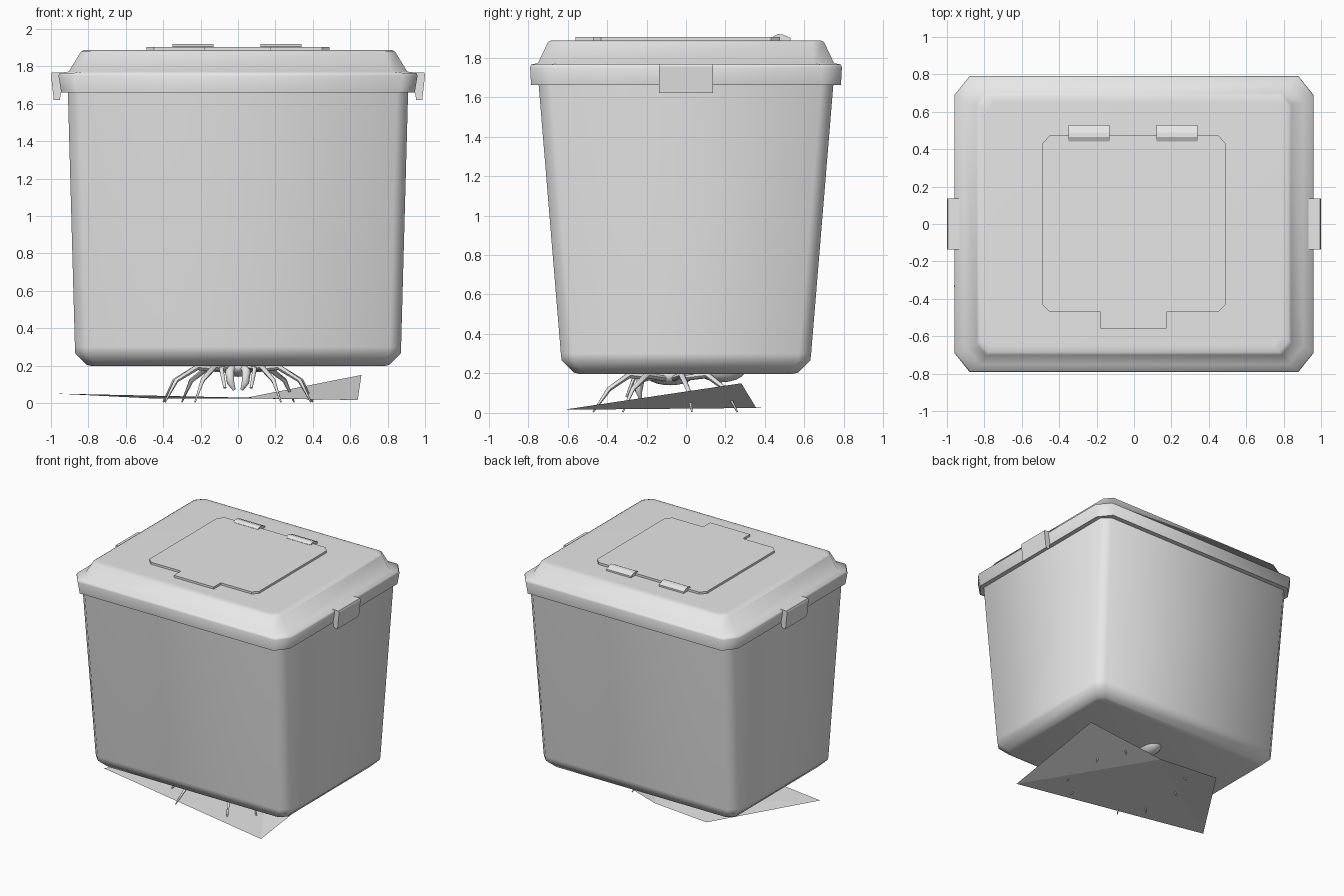
import bpy, bmesh, math
from mathutils import Vector

if "Cube" in bpy.data.objects:
    bpy.data.objects.remove(bpy.data.objects["Cube"])

grey = bpy.data.materials.new("light_grey")
grey.diffuse_color = (0.8, 0.8, 0.8, 1)
grey.use_nodes = True
grey.node_tree.nodes["Principled BSDF"].inputs["Base Color"].default_value = grey.diffuse_color


def finish(ob, angle=None):
    ob.data.materials.clear()
    ob.data.materials.append(grey)
    if angle:
        bpy.ops.object.select_all(action='DESELECT')
        ob.select_set(True)
        bpy.context.view_layer.objects.active = ob
        bpy.ops.object.shade_smooth_by_angle(angle=math.radians(angle))
    return ob


def mesh_object(name, bm, angle=None):
    bmesh.ops.recalc_face_normals(bm, faces=bm.faces)
    me = bpy.data.meshes.new(name)
    bm.to_mesh(me)
    bm.free()
    ob = bpy.data.objects.new(name, me)
    bpy.context.collection.objects.link(ob)
    return finish(ob, angle)


def chamfered(x, y, cx, cy):
    return [(x, cy - y), (x, y - cy), (x - cx, y), (cx - x, y),
            (-x, y - cy), (-x, cy - y), (cx - x, -y), (x - cx, -y)]


def loft(name, rings, angle):
    """Stack of corner-cut rectangles: half x, half y, cut x, cut y, z."""
    bm = bmesh.new()
    loops = [[bm.verts.new((px, py, z)) for px, py in chamfered(x, y, cx, cy)]
             for x, y, cx, cy, z in rings]
    for a, b in zip(loops, loops[1:]):
        for i in range(8):
            j = (i + 1) % 8
            bm.faces.new((a[i], a[j], b[j], b[i]))
    bm.faces.new(loops[0])
    bm.faces.new(loops[-1])
    return mesh_object(name, bm, angle)


def extrude(name, points, offset, angle=None):
    bm = bmesh.new()
    face = bm.faces.new([bm.verts.new(p) for p in points])
    ext = bmesh.ops.extrude_face_region(bm, geom=[face])
    verts = [v for v in ext["geom"] if isinstance(v, bmesh.types.BMVert)]
    bmesh.ops.translate(bm, verts=verts, vec=Vector(offset))
    return mesh_object(name, bm, angle)


# Tapered tub
loft("tub", [(0.78, 0.54, 0.04, 0.04, 0.197), (0.81, 0.57, 0.05, 0.05, 0.205),
             (0.87, 0.63, 0.06, 0.06, 0.265), (0.872, 0.634, 0.06, 0.06, 0.30),
             (0.91, 0.748, 0.06, 0.06, 1.68)], 60)

# Lid with hanging rim, narrow ledge and sloped shoulder
loft("lid", [(0.90, 0.74, 0.06, 0.06, 1.66), (0.945, 0.785, 0.08, 0.10, 1.66),
             (0.96, 0.79, 0.08, 0.10, 1.75), (0.955, 0.785, 0.08, 0.10, 1.765),
             (0.905, 0.75, 0.08, 0.10, 1.772), (0.84, 0.70, 0.05, 0.06, 1.878),
             (0.825, 0.685, 0.05, 0.06, 1.886), (0.79, 0.65, 0.04, 0.05, 1.887)], 75)

# Side clips
for s, side in ((1, "right"), (-1, "left")):
    prof = [(0.89, 1.768), (0.995, 1.768), (1.0, 1.755), (0.985, 1.62),
            (0.953, 1.62), (0.945, 1.67)]
    extrude("clip_" + side, [(s * x, -0.137, z) for x, z in prof], (0, 0.274, 0))

# Hatch door with front tab
hatch = [(0.49, -0.43), (0.49, 0.43), (0.45, 0.475), (-0.45, 0.475), (-0.49, 0.43),
         (-0.49, -0.43), (-0.45, -0.47), (-0.18, -0.47), (-0.18, -0.56),
         (0.175, -0.56), (0.175, -0.47), (0.45, -0.47)]
door = extrude("hatch_door", [(x, y, 1.88) for x, y in hatch], (0, 0, 0.024))

# Hatch hinges, peaked along the middle
for i, x in enumerate((-0.35, 0.12)):
    prof = [(0.44, 1.88), (0.44, 1.906), (0.465, 1.919), (0.49, 1.917),
            (0.53, 1.90), (0.53, 1.88)]
    extrude(f"hinge_{i + 1}", [(x, y, z) for y, z in prof], (0.22, 0, 0))

# Folded ground sheet
bm = bmesh.new()
a, b, c, d, e = [bm.verts.new(p) for p in (
    (-0.965, -0.335, 0.05), (0.64, -0.62, 0.016), (0.66, 0.28, 0.15),
    (0.03, 0.356, 0.025), (-0.47, 0.41, 0.025))]
bm.faces.new((a, b, d))
bm.faces.new((a, d, e))
bm.faces.new((b, c, d))
mesh_object("ground_sheet", bm)


# Spider body parts
def ball(name, loc, scale):
    bm = bmesh.new()
    bmesh.ops.create_uvsphere(bm, u_segments=16, v_segments=10, radius=1)
    for v in bm.verts:
        v.co = Vector(loc) + Vector([p * q for p, q in zip(v.co, scale)])
    mesh_object(name, bm, 60)


ball("spider_thorax", (0, -0.08, 0.19), (0.08, 0.12, 0.05))
ball("spider_abdomen", (0, 0.18, 0.23), (0.08, 0.13, 0.075))


def limb(name, points, radii):
    cu = bpy.data.curves.new(name, 'CURVE')
    cu.dimensions = '3D'
    cu.bevel_depth = 1
    cu.bevel_resolution = 1
    cu.use_fill_caps = True
    sp = cu.splines.new('POLY')
    sp.points.add(len(points) - 1)
    for p, co, r in zip(sp.points, points, radii):
        p.co = (*co, 1)
        p.radius = r
    ob = bpy.data.objects.new(name, cu)
    bpy.context.collection.objects.link(ob)
    bpy.ops.object.select_all(action='DESELECT')
    ob.select_set(True)
    bpy.context.view_layer.objects.active = ob
    bpy.ops.object.convert(target='MESH')
    finish(bpy.context.object, 60)


# Spider legs and fangs: root, knee, shin, foot
legs = [((0.05, -0.15), (0.13, -0.29), (0.19, -0.39), (0.23, -0.47)),
        ((0.06, -0.11), (0.22, -0.20), (0.33, -0.27), (0.39, -0.32)),
        ((0.06, -0.06), (0.22, -0.02), (0.34, 0.01), (0.40, 0.03)),
        ((0.05, -0.02), (0.16, 0.11), (0.25, 0.20), (0.30, 0.26))]
for s, side in ((1, "right"), (-1, "left")):
    for i, leg in enumerate(legs):
        pts = [(s * x, y, z) for (x, y), z in zip(leg, (0.175, 0.19, 0.12, 0.005))]
        limb(f"spider_leg_{side}_{i + 1}", pts, (0.016, 0.016, 0.012, 0.004))
    limb("spider_fang_" + side, [(s * 0.03, -0.17, 0.19), (s * 0.045, -0.23, 0.17),
                                 (s * 0.04, -0.24, 0.11), (s * 0.02, -0.23, 0.07)],
         (0.02, 0.024, 0.02, 0.008))
    limb("spider_feeler_" + side, [(s * 0.05, -0.17, 0.19), (s * 0.09, -0.26, 0.185),
                                   (s * 0.07, -0.30, 0.08)], (0.012, 0.012, 0.008))
